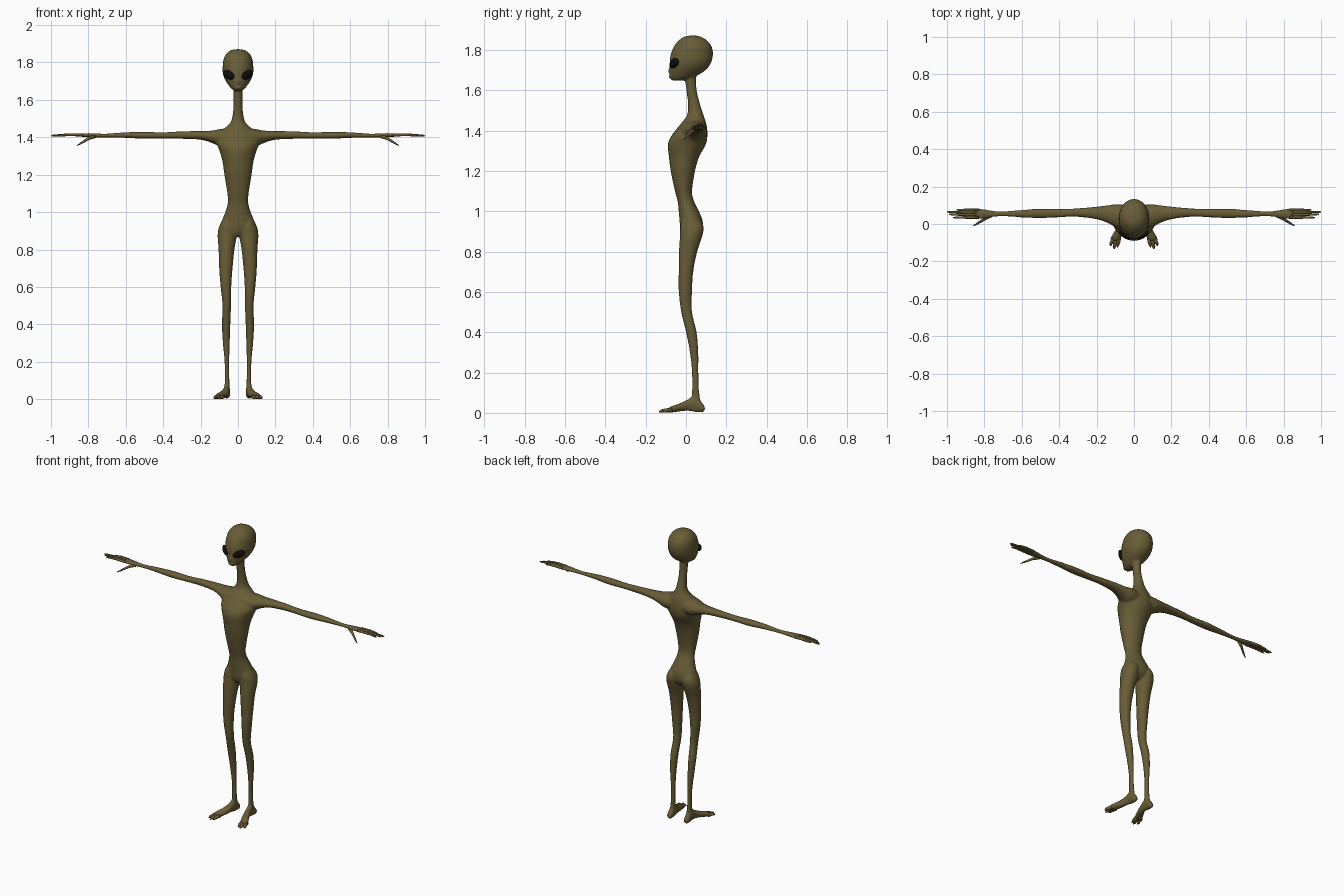
import bpy, bmesh, math
from mathutils import Vector, Matrix, Euler

cube = bpy.data.objects.get("Cube")
if cube:
    bpy.data.objects.remove(cube)


def material(name, colour, rough):
    m = bpy.data.materials.new(name)
    m.use_nodes = True
    m.diffuse_color = (*colour, 1)
    bsdf = m.node_tree.nodes["Principled BSDF"]
    bsdf.inputs["Base Color"].default_value = (*colour, 1)
    bsdf.inputs["Roughness"].default_value = rough
    return m


skin = material("olive skin", (0.14, 0.11, 0.038), 0.7)
black = material("eye black", (0.004, 0.004, 0.004), 0.4)


def spline(rows, steps=4):
    """Smoothly fill in between rows of ring measurements."""
    rows = [Vector(r) for r in rows]
    out = []
    for i in range(len(rows) - 1):
        a, b = rows[max(i - 1, 0)], rows[i]
        c, d = rows[i + 1], rows[min(i + 2, len(rows) - 1)]
        for s in range(steps):
            t = s / steps
            out.append((b * 2 + (c - a) * t + (a * 2 - b * 5 + c * 4 - d) * t ** 2
                        + (b * 3 - a - c * 3 + d) * t ** 3) / 2)
    return out + [rows[-1]]


def loft(bm, axis, rows, sides=24, mirror=False):
    """Skin oval rings (place, low u, high u, low v, high v) along an axis."""
    for side in ((1, -1) if mirror else (1,)):
        rings = []
        for p, u0, u1, v0, v1 in spline(rows):
            ring = []
            for k in range(sides):
                a = math.tau * k / sides
                u = (u0 + u1) / 2 + (u1 - u0) / 2 * math.cos(a)
                v = (v0 + v1) / 2 + (v1 - v0) / 2 * math.sin(a)
                x, y, z = {"x": (p, u, v), "y": (u, p, v), "z": (u, v, p)}[axis]
                ring.append(bm.verts.new((x * side, y, z)))
            rings.append(ring)
        for r, s in zip(rings, rings[1:]):
            for k in range(sides):
                n = (k + 1) % sides
                bm.faces.new((r[k], r[n], s[n], s[k]))
        bm.faces.new(rings[0])
        bm.faces.new(rings[-1])


def column(rows):
    """Rows (height, half width, front, back) for parts on the centre line."""
    return [(z, -w, w, f, b) for z, w, f, b in rows]


def digit(bm, points, radii):
    """A thin limb of joined rings through points, made for both sides."""
    for side in (1, -1):
        pts = [Vector((p[0] * side, p[1], p[2])) for p in points]
        turn = (pts[-1] - pts[0]).to_track_quat("Z", "Y")
        rings = [[bm.verts.new(p + turn @ Vector((r * math.cos(math.tau * k / 8),
                                                  r * math.sin(math.tau * k / 8), 0)))
                  for k in range(8)] for p, r in zip(pts, radii)]
        for r, s in zip(rings, rings[1:]):
            for k in range(8):
                bm.faces.new((r[k], r[k - 1], s[k - 1], s[k]))
        bm.faces.new(rings[0])
        bm.faces.new(rings[-1])


def ball(bm, centre, radii, turn=(0, 0, 0)):
    m = (Matrix.Translation(centre) @ Euler(turn).to_matrix().to_4x4()
         @ Matrix.Diagonal((*radii, 1)))
    bmesh.ops.create_uvsphere(bm, u_segments=24, v_segments=14, radius=1, matrix=m)


def finish(name, bm, mat):
    bmesh.ops.recalc_face_normals(bm, faces=bm.faces)
    mesh = bpy.data.meshes.new(name)
    bm.to_mesh(mesh)
    bm.free()
    mesh.materials.append(mat)
    mesh.shade_smooth()
    ob = bpy.data.objects.new(name, mesh)
    bpy.context.collection.objects.link(ob)
    return ob


body = bmesh.new()

# torso and neck
loft(body, "z", column([
    (.87, .05, -.01, .05), (.9, .085, -.026, .08), (.95, .087, -.032, .083),
    (1, .068, -.036, .064), (1.05, .055, -.042, .04), (1.1, .057, -.055, .03),
    (1.2, .073, -.076, .045), (1.27, .083, -.085, .066), (1.33, .1, -.09, .098),
    (1.37, .115, -.075, .106), (1.41, .105, -.045, .105), (1.45, .07, -.012, .096),
    (1.48, .04, .006, .086), (1.53, .027, .01, .07), (1.6, .024, .002, .053),
    (1.68, .026, -.01, .05)]))

# head
loft(body, "z", column([
    (1.647, .016, -.066, -.025), (1.655, .03, -.075, .01), (1.675, .048, -.08, .06),
    (1.705, .068, -.08, .104), (1.74, .081, -.081, .126), (1.78, .082, -.075, .134),
    (1.82, .077, -.058, .126), (1.85, .06, -.032, .1), (1.866, .036, -.005, .07),
    (1.871, .01, .025, .045)]))
ball(body, (0, -.076, 1.695), (.011, .013, .02))
ball(body, (0, -.074, 1.665), (.019, .012, .008))

# legs
loft(body, "z", [
    (.98, .02, .07, -.01, .05), (.93, .01, .098, -.028, .086),
    (.88, .006, .109, -.03, .082), (.8, .019, .104, -.035, .056),
    (.7, .029, .101, -.036, .036), (.6, .036, .093, -.036, .03),
    (.5, .037, .083, -.024, .03), (.4, .041, .086, .0, .053),
    (.3, .044, .081, .019, .061), (.2, .047, .072, .029, .062),
    (.1, .046, .071, .029, .066), (.03, .044, .073, .02, .08)], mirror=True)

# feet
loft(body, "y", [
    (.094, .05, .07, .012, .03), (.08, .042, .077, .003, .05),
    (.045, .042, .077, .004, .085), (.01, .045, .082, .01, .068),
    (-.03, .052, .1, .007, .048), (-.07, .067, .122, .002, .034),
    (-.09, .076, .122, .002, .024)], mirror=True)

# shoulders, arms and palms
loft(body, "x", [
    (.03, -.04, .1, 1.35, 1.45), (.09, -.022, .106, 1.348, 1.445),
    (.14, .005, .1, 1.37, 1.436), (.2, .025, .093, 1.387, 1.434),
    (.3, .038, .084, 1.392, 1.432), (.4, .036, .08, 1.393, 1.427),
    (.5, .031, .083, 1.392, 1.429), (.6, .035, .075, 1.397, 1.427),
    (.7, .041, .069, 1.399, 1.42), (.76, .036, .072, 1.399, 1.421),
    (.81, .028, .081, 1.401, 1.422), (.86, .03, .081, 1.405, 1.419)], mirror=True)

ob = finish("body", body, skin)
remesh = ob.modifiers.new("blend", "REMESH")
remesh.mode = "VOXEL"
remesh.voxel_size = 0.006
remesh.use_smooth_shade = True
smooth = ob.modifiers.new("soften", "SMOOTH")
smooth.factor = 0.5
smooth.iterations = 5

# fingers: base and tip across the palm, with the reach of each
fingers = bmesh.new()
for base, tip, reach in ((.074, .076, .95), (.061, .065, 1), (.048, .052, .99), (.036, .034, .967)):
    mid = (base + tip) / 2
    digit(fingers, [(.83, base, 1.412), (.89, mid, 1.414), ((.89 + reach) / 2, mid, 1.412),
                    (reach - .01, tip, 1.409), (reach, tip, 1.408)],
          (.008, .0075, .006, .005, .002))
finish("fingers", fingers, skin)

# thumbs
thumbs = bmesh.new()
digit(thumbs, [(.765, .046, 1.406), (.8, .026, 1.393), (.835, .004, 1.371), (.86, -.01, 1.356)],
      (.011, .008, .006, .002))
finish("thumbs", thumbs, skin)

# toes
toes = bmesh.new()
for base, tip, reach in ((.08, .088, -.125), (.095, .106, -.134), (.111, .125, -.118)):
    digit(toes, [(base, -.07, .014), ((base + tip) / 2, -.1, .012),
                 (tip, reach + .012, .009), (tip, reach, .006)], (.012, .01, .008, .003))
finish("toes", toes, skin)

# eyes, slanting up and outward around the face
eyes = bmesh.new()
for s in (1, -1):
    ball(eyes, (.049 * s, -.059, 1.734), (.037, .014, .022), (0, -.42 * s, .62 * s))
finish("eyes", eyes, black)
